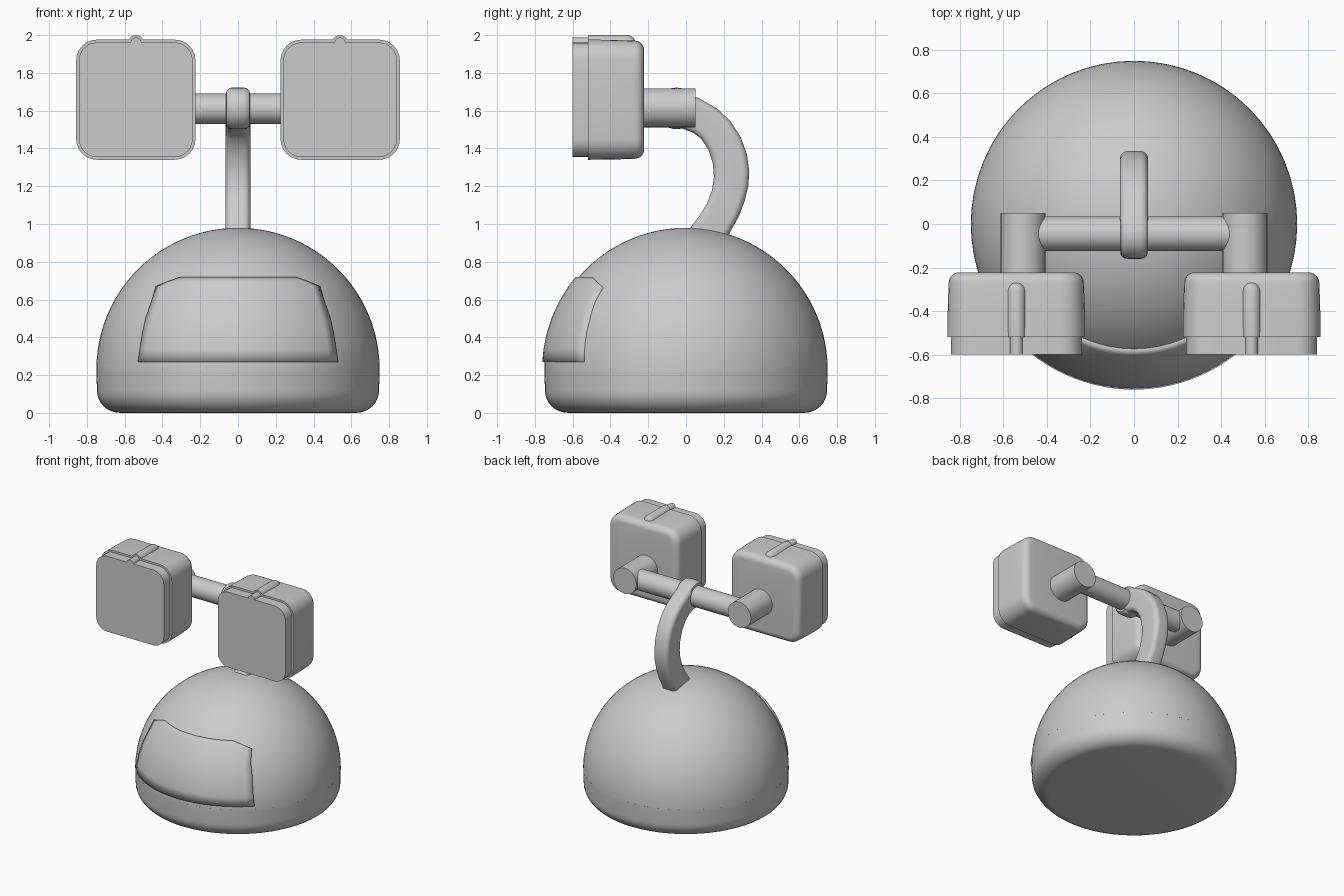
import bpy, bmesh
from math import sin, cos, pi, sqrt
from mathutils import Vector

if "Cube" in bpy.data.objects:
    bpy.data.objects.remove(bpy.data.objects["Cube"])


def finish(name, bm, angle=35):
    bmesh.ops.remove_doubles(bm, verts=bm.verts, dist=1e-5)
    bmesh.ops.recalc_face_normals(bm, faces=bm.faces)
    me = bpy.data.meshes.new(name)
    bm.to_mesh(me)
    bm.free()
    ob = bpy.data.objects.new(name, me)
    bpy.context.collection.objects.link(ob)
    bpy.ops.object.select_all(action='DESELECT')
    ob.select_set(True)
    bpy.context.view_layer.objects.active = ob
    bpy.ops.object.shade_smooth_by_angle(angle=angle * pi / 180)
    return ob


def loft(name, rings):
    """Skin closed rings of equal length and cap both ends."""
    bm = bmesh.new()
    rows = [[bm.verts.new(p) for p in r] for r in rings]
    n = len(rows[0])
    for a, b in zip(rows, rows[1:]):
        for i in range(n):
            j = (i + 1) % n
            bm.faces.new((a[i], a[j], b[j], b[i]))
    bm.faces.new(rows[0])
    bm.faces.new(rows[-1])
    return finish(name, bm)


def circle(r, n=32):
    return [(r * cos(2 * pi * i / n), r * sin(2 * pi * i / n)) for i in range(n)]


def rounded_rect(hw, hh, r, n=6):
    pts = []
    for k, (sx, sy) in enumerate([(1, 1), (-1, 1), (-1, -1), (1, -1)]):
        for i in range(n + 1):
            a = (k + i / n) * pi / 2
            pts.append((sx * (hw - r) + r * cos(a), sy * (hh - r) + r * sin(a)))
    return pts


def lathe(name, profile, n=64):
    return loft(name, [[(x, y, z) for x, y in circle(r, n)] for r, z in profile])


def rod_y(name, x, z, sections):
    return loft(name, [[(x + u, y, z + v) for u, v in circle(r)] for y, r in sections])


def rod_x(name, y, z, sections):
    return loft(name, [[(x, y + u, z + v) for u, v in circle(r)] for x, r in sections])


# Base band with rounded foot, and dome
lathe("base", [(0.62, 0)] + [(0.625 + 0.122 * sin(a * pi / 16), 0.12 - 0.12 * cos(a * pi / 16))
                             for a in range(1, 9)] + [(0.75, 0.24)])
lathe("dome", [(0.75 * cos(a * pi / 48), 0.23 + 0.75 * sin(a * pi / 48)) for a in range(24)]
      + [(0.004, 0.98)])

# Front panel: patch hugging the dome, slightly proud of it
bm = bmesh.new()
cols, rows = 24, []
for z, hw in [(0.27, 0.53), (0.34, 0.52), (0.42, 0.507), (0.50, 0.49), (0.585, 0.46),
              (0.67, 0.435), (0.695, 0.375), (0.72, 0.305)]:
    r = sqrt(0.762 ** 2 - (z - 0.23) ** 2)
    rows.append([bm.verts.new((x, -sqrt(r * r - x * x), z))
                 for x in (hw * (2 * i / cols - 1) for i in range(cols + 1))])
for a, b in zip(rows, rows[1:]):
    for i in range(cols):
        bm.faces.new((a[i], a[i + 1], b[i + 1], b[i]))
panel = finish("front_panel", bm)
solid = panel.modifiers.new("thickness", 'SOLIDIFY')
solid.thickness = 0.03
solid.offset = -1

# Curved neck: inner and outer edge points (y, z), swept with a rounded section
edges = [((-0.01, 0.92), (0.19, 0.87)), ((0.03, 0.99), (0.235, 0.96)),
         ((0.075, 1.05), (0.28, 1.04)), ((0.112, 1.11), (0.31, 1.12)),
         ((0.138, 1.18), (0.33, 1.20)), ((0.148, 1.25), (0.335, 1.28)),
         ((0.142, 1.32), (0.322, 1.37)), ((0.12, 1.39), (0.29, 1.46)),
         ((0.082, 1.45), (0.235, 1.545)), ((0.035, 1.485), (0.165, 1.61)),
         ((-0.02, 1.505), (0.07, 1.665)), ((-0.06, 1.51), (-0.03, 1.71))]
rings = []
for inner, outer in edges:
    a, b = Vector((0, *inner)), Vector((0, *outer))
    mid, half = (a + b) / 2, (b - a) / 2
    rings.append([tuple(mid + half * (v / 0.09) + Vector((u, 0, 0)))
                  for u, v in rounded_rect(0.065, 0.09, 0.035)])
loft("neck", rings)
rod_x("neck_collar", -0.05, 1.612,
      [(-0.063, 0.08), (-0.06, 0.095), (-0.045, 0.107), (-0.03, 0.11),
       (0.03, 0.11), (0.045, 0.107), (0.06, 0.095), (0.063, 0.08)])

# Crossbar
rod_x("crossbar", -0.045, 1.61, [(-0.48, 0.08), (0.48, 0.08)])

# Two square heads with mounting stubs, front plates and top ridges
for side, s in (("left", -1), ("right", 1)):
    cx, cz = s * 0.541, 1.658

    def block(name, hw, hh, r, sections):
        return loft(name, [[(cx + u, y, cz + v)
                            for u, v in rounded_rect(hw - d, hh - d, r - d)]
                           for y, d in sections])

    rod_y(side + "_stub", s * 0.51, 1.615, [(0.05, 0.103), (-0.27, 0.103)])
    block(side + "_head", 0.316, 0.318, 0.11,
          [(-0.52, 0), (-0.40, 0.001), (-0.275, 0.005)]
          + [(-0.272 + 0.05 * sin(a * pi / 12), 0.055 - 0.05 * cos(a * pi / 12))
             for a in range(1, 7)])
    block(side + "_front_plate", 0.301, 0.303, 0.095, [(-0.60, 0), (-0.51, 0)])
    rod_y(side + "_ridge", cx - s * 0.001, 1.958,
          [(-0.52, 0.042), (-0.31, 0.042), (-0.29, 0.037), (-0.275, 0.025), (-0.27, 0.012)])
    rod_y(side + "_plate_ridge", cx - s * 0.001, 1.958, [(-0.60, 0.029), (-0.51, 0.029)])
